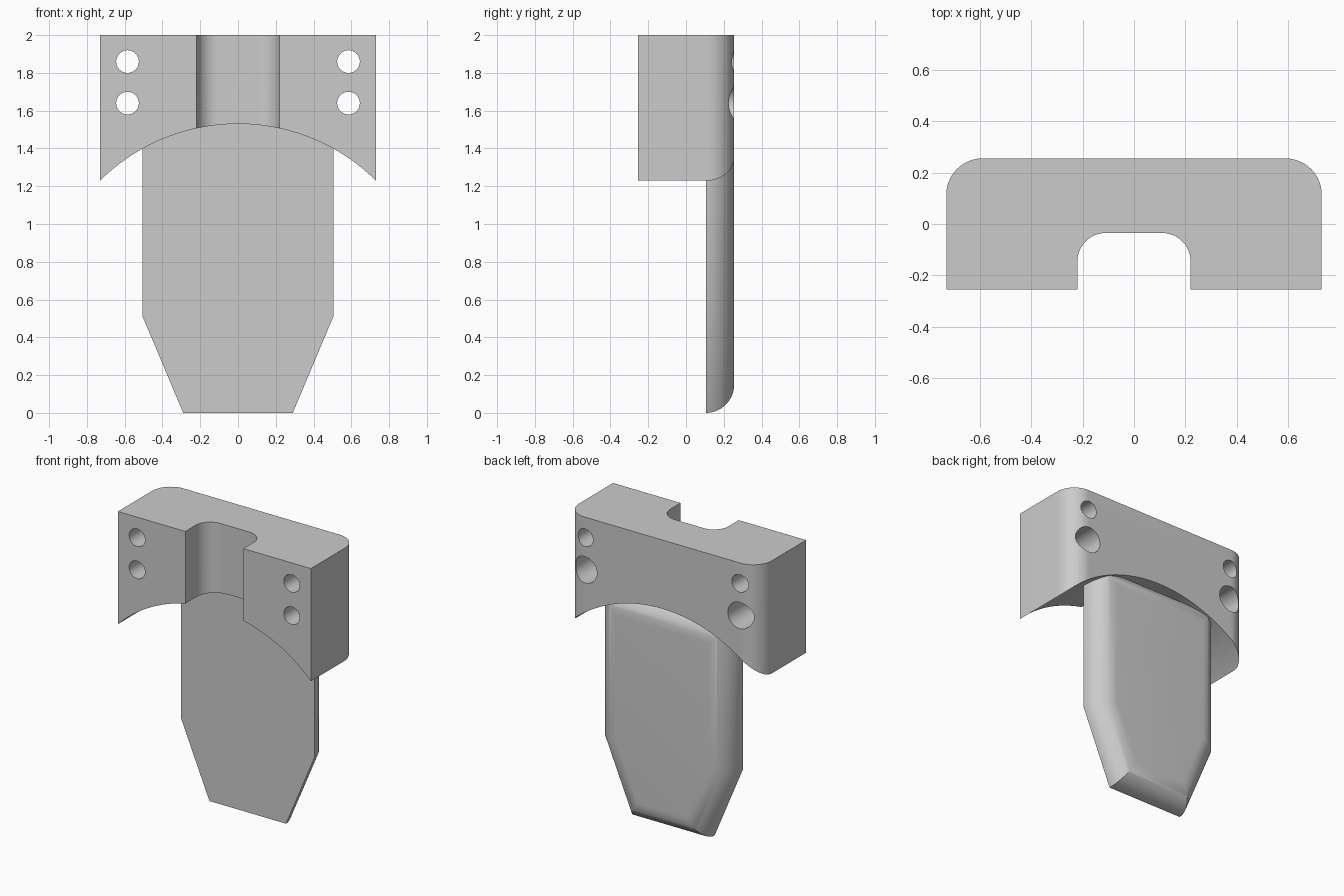
import bpy, bmesh, math
from mathutils import Vector

if "Cube" in bpy.data.objects:
    bpy.data.objects.remove(bpy.data.objects["Cube"], do_unlink=True)

GREY = (0.6, 0.6, 0.6, 1)
grey = bpy.data.materials.new("plain grey")
grey.use_nodes = True
grey.diffuse_color = GREY
grey.node_tree.nodes["Principled BSDF"].inputs["Base Color"].default_value = GREY

BACK = 0.255
HALF = 0.73


def loft(name, loops):
    """Skin a stack of matching closed loops and cap both ends."""
    bm = bmesh.new()
    rings = [[bm.verts.new(p) for p in loop] for loop in loops]
    for a, b in zip(rings, rings[1:]):
        for i in range(len(a)):
            j = (i + 1) % len(a)
            bm.faces.new((a[i], a[j], b[j], b[i]))
    bm.faces.new(rings[0])
    bm.faces.new(rings[-1])
    bmesh.ops.recalc_face_normals(bm, faces=bm.faces)
    mesh = bpy.data.meshes.new(name)
    bm.to_mesh(mesh)
    bm.free()
    mesh.materials.append(grey)
    obj = bpy.data.objects.new(name, mesh)
    bpy.context.collection.objects.link(obj)
    return obj


def arc(cx, cy, r, start, end, steps=12):
    angles = [math.radians(start + (end - start) * i / steps) for i in range(steps + 1)]
    return [(cx + r * math.cos(a), cy + r * math.sin(a)) for a in angles]


def rod(name, x, z, r, y0, y1, sides):
    """Cylinder running front to back."""
    circle = arc(x, z, r, 0, 360, sides)[:-1]
    return loft(name, [[(px, y, pz) for px, pz in circle] for y in (y0, y1)])


def combine(target, other, operation):
    mod = target.modifiers.new(operation, "BOOLEAN")
    mod.operation = operation
    mod.solver = "EXACT"
    mod.object = other
    other.hide_render = True
    bpy.context.view_layer.objects.active = target
    bpy.ops.object.modifier_apply(modifier=mod.name)
    bpy.data.objects.remove(other, do_unlink=True)


# Mounting block: rounded back corners and a rounded channel in the front
right_half = [(0.22, -BACK), (HALF, -BACK)] + arc(HALF - 0.14, BACK - 0.14, 0.14, 0, 90)
channel = arc(0.11, -0.145, 0.11, 90, 0)
half = channel + right_half
profile = half + [(-x, y) for x, y in reversed(half)]
block = loft("mounting_block", [[(x, y, z) for x, y in profile] for z in (1.1, 2)])

# Arched underside
combine(block, rod("arch_cutter", 0, 0.492, 1.038, -0.5, 0.5, 192), "DIFFERENCE")

# Tapered tongue: outline shrinks along a quarter round towards the back
R = 0.15
TOP = 1.54
outline = [Vector(p) for p in ((0.29, 0), (0.505, 0.51), (0.505, TOP),
                               (-0.505, TOP), (-0.505, 0.51), (-0.29, 0))]


def inset(d):
    result = []
    for i, p in enumerate(outline):
        a = (p - outline[i - 1]).normalized()
        b = (outline[(i + 1) % len(outline)] - p).normalized()
        n1, n2 = Vector((-a.y, a.x)), Vector((-b.y, b.x))
        q = p + (n1 + n2) * d / (1 + n1.dot(n2))
        result.append((q.x, TOP if p.y == TOP else q.y))
    return result


loops = []
for depth, rise in arc(0, 0, R, 0, 90, 14):
    loops.append([(x, BACK - R + rise, z) for x, z in inset(R - depth)])
combine(block, loft("tongue", loops), "UNION")

# Screw holes, the lower pair widened from the back
for side in (-1, 1):
    for z in (1.86, 1.64):
        combine(block, rod("hole_cutter", side * 0.585, z, 0.06, -0.5, 0.5, 40), "DIFFERENCE")
    combine(block, rod("recess_cutter", side * 0.585, 1.64, 0.09, -0.03, 0.5, 40), "DIFFERENCE")

block.name = "bracket_with_tongue"
bpy.ops.object.select_all(action="DESELECT")
block.select_set(True)
bpy.context.view_layer.objects.active = block
bpy.ops.object.shade_smooth_by_angle(angle=math.radians(30))
